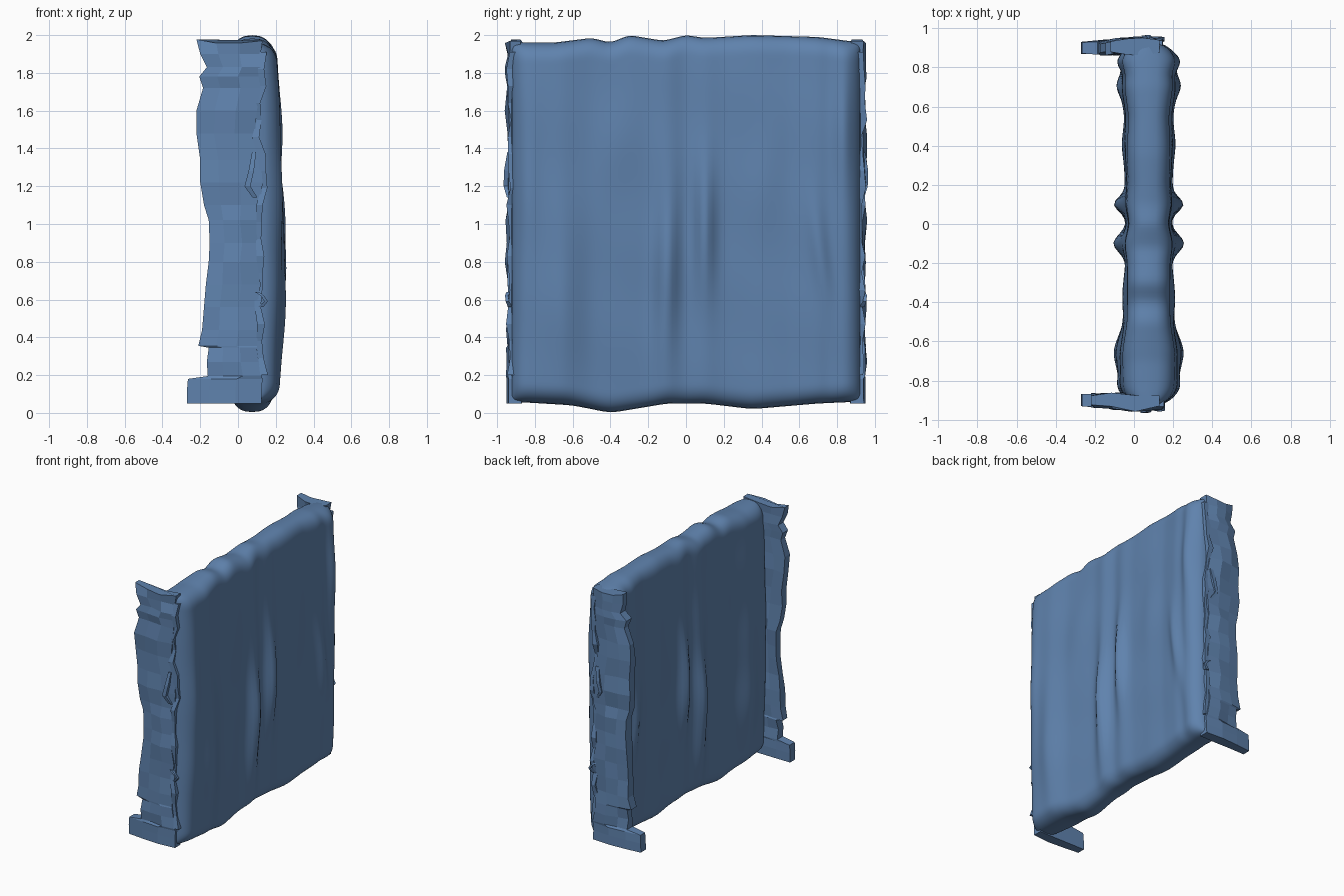
import bpy, bmesh, math, random
from math import exp, pi

random.seed(4)
if "Cube" in bpy.data.objects:
    bpy.data.objects.remove(bpy.data.objects["Cube"])

COLOUR = (0.115, 0.225, 0.42, 1)
cloth = bpy.data.materials.new("blue_cloth")
cloth.use_nodes = True
cloth.diffuse_color = COLOUR
bsdf = cloth.node_tree.nodes["Principled BSDF"]
bsdf.inputs["Base Color"].default_value = COLOUR
bsdf.inputs["Roughness"].default_value = 0.8


def lerp(table, t, col=1):
    """Read a column of a table of key rows at t."""
    for a, b in zip(table, table[1:]):
        if t <= b[0]:
            k = max(0, (t - a[0]) / (b[0] - a[0]))
            return a[col] + k * (b[col] - a[col])
    return table[-1][col]


def smooth_lerp(table, t, w=0.04):
    return (lerp(table, t - w) + 2 * lerp(table, t) + lerp(table, t + w)) / 4


def make(name, bm):
    bmesh.ops.recalc_face_normals(bm, faces=bm.faces)
    mesh = bpy.data.meshes.new(name)
    bm.to_mesh(mesh)
    bm.free()
    mesh.materials.append(cloth)
    ob = bpy.data.objects.new(name, mesh)
    bpy.context.collection.objects.link(ob)
    return ob


def sweep(name, rings):
    """Join closed rings of points into a capped solid."""
    bm = bmesh.new()
    vs = [[bm.verts.new(p) for p in ring] for ring in rings]
    n = len(vs[0])
    for a, b in zip(vs, vs[1:]):
        for i in range(n):
            j = (i + 1) % n
            bm.faces.new((a[i], a[j], b[j], b[i]))
    bm.faces.new(vs[0])
    bm.faces.new(vs[-1])
    return make(name, bm)


# Draped cloth slab: half of its thickness, mirrored across its middle
TOP = [(-.93, 1.96), (-.7, 1.96), (-.5, 1.985), (-.4, 1.96), (-.3, 2.0), (-.12, 1.97),
       (0, 2.0), (.1, 1.985), (.35, 2.0), (.7, 1.99), (.93, 1.96)]
BOTTOM = [(-.93, .06), (-.6, .04), (-.4, 0), (-.1, .05), (.1, .05), (.35, .02),
          (.7, .05), (.93, .06)]
WIDTH = [(-.93, .13), (-.8, .148), (-.65, .15), (-.5, .128), (-.2, .118), (-.1, .135),
         (0, .113), (.1, .13), (.2, .118), (.4, .127), (.55, .122), (.7, .14),
         (.76, .132), (.83, .148), (.93, .125)]
# Folds: y, z, spread in y, spread in z, height, slant
FOLDS = [(.1, .98, .05, .33, .05, 0), (-.1, .75, .06, .42, .05, .03),
         (.72, .8, .05, .3, .028, -.15), (-.65, .6, .11, .5, .033, 0),
         (.42, 1.25, .1, .3, .012, .1), (-.38, 1.4, .12, .3, .012, .2),
         (.83, 1.5, .05, .3, .018, 0), (-.83, 1.2, .05, .5, .012, 0)]


def rounding(d, r):
    u = min(1, max(0, d / r))
    return max(0, 1 - (1 - u) ** 2.4) ** (1 / 2.4)


def half_thickness(y, z):
    h = smooth_lerp(WIDTH, y, .025)
    h *= .82 + .18 * math.sin(pi * min(1, max(0, z / 2))) ** .6
    for fy, fz, sy, sz, amp, slant in FOLDS:
        dy = y - fy - slant * (z - fz)
        h += amp * exp(-(dy / sy) ** 2 - ((z - fz) / sz) ** 2)
    return h + .004 * math.sin(9 * y + 5 * z) * math.sin(7 * z - 4 * y)


def eased(i, n):
    """Even steps that crowd towards both ends."""
    t = i / n
    return t - .85 * math.sin(2 * pi * t) / (2 * pi)


NY, NZ = 110, 70
bm = bmesh.new()
grid = []
for i in range(NY + 1):
    y = -.93 + 1.86 * (.5 * i / NY + .5 * eased(i, NY))
    lo, hi = smooth_lerp(BOTTOM, y), smooth_lerp(TOP, y, .025)
    col = []
    for j in range(NZ + 1):
        z = lo + (hi - lo) * eased(j, NZ)
        x = half_thickness(y, z) * rounding(min(z - lo, hi - z), .11)
        x *= rounding(.93 - abs(y), .1)
        col.append(bm.verts.new((x, y, z)))
    grid.append(col)
for a, b in zip(grid, grid[1:]):
    for j in range(NZ):
        bm.faces.new((a[j], b[j], b[j + 1], a[j + 1]))
for f in bm.faces:
    f.smooth = True
slab = make("draped_slab", bm)
slab.location.x = .075
mirror = slab.modifiers.new("both_sides", "MIRROR")
mirror.merge_threshold = .0005

# End strips: height, left edge and right edge of the outline, with the foot
STRIP = [(.05, -.27, .125), (.12, -.27, .125), (.18, -.265, .13), (.195, -.16, .125),
         (.27, -.165, .11), (.345, -.155, .1), (.355, -.21, .1), (.44, -.19, .11),
         (.56, -.18, .1), (.68, -.17, .12), (.8, -.155, .1), (.9, -.15, .115),
         (1.02, -.155, .1), (1.1, -.18, .12), (1.22, -.2, .13), (1.34, -.2, .12),
         (1.48, -.22, .09), (1.6, -.22, .1), (1.72, -.185, .12), (1.78, -.205, .11),
         (1.83, -.165, .12), (1.9, -.2, .12), (1.97, -.22, .13)]
# The back strip's left edge sits further in: height, amount
BACK_INSET = [(.19, 0), (.2, .01), (.345, 0), (.36, .03), (.8, 0), (1.1, .01),
              (1.5, .04), (1.8, .06), (1.97, .1)]


def jitter(a):
    return random.uniform(-a, a)


def end_strip(name, side):
    rings = []
    for z, left, right in STRIP:
        wob = .002 if z < .19 else .01
        if side > 0:
            left += lerp(BACK_INSET, z)
        xs = [left + (right - left) * k for k in (0, .3, .65, 1)]
        bow = (.93, .942, .95, .94)
        dz = [.008, -.012, -.012, 0] if z > 1.95 else [0, 0, 0, 0]
        outer = [(x, side * (b + jitter(wob)), z + d) for x, b, d in zip(xs, bow, dz)]
        inner = [(x, side * (.87 + jitter(wob)), z + d) for x, d in zip(xs, dz)]
        rings.append(outer + inner[::-1])
    return sweep(name, rings)


def ribbon(name, path, r):
    """Square cord along points, with a ragged thickness."""
    rings = []
    for x, y, z in path:
        s = r * random.uniform(.7, 1.3)
        rings.append([(x - s, y - s, z), (x + s, y - s, z),
                      (x + s, y + s, z), (x - s, y + s, z)])
    return sweep(name, rings)


for label, side in (("front", -1), ("back", 1)):
    end_strip(label + "_end_strip", side)
    # Ragged hem along the strip's edge
    hem = [(lerp(STRIP, z, 2) + .005 + jitter(.012), side * (.925 + jitter(.013)), z)
           for z in [.2 + .09 * k for k in range(20)]]
    ribbon(label + "_hem", hem, .017)
    # Small loose curl and raised fold
    curl = [(.1, side * .94, .64), (.13, side * .95, .62), (.148, side * .945, .59),
            (.12, side * .93, .56)]
    ribbon(label + "_curl", curl, .011)
    fold = [(.085, side * .935, 1.38), (.07, side * .95, 1.28), (.05, side * .95, 1.2),
            (.09, side * .935, 1.14)]
    ribbon(label + "_fold", fold, .012)
